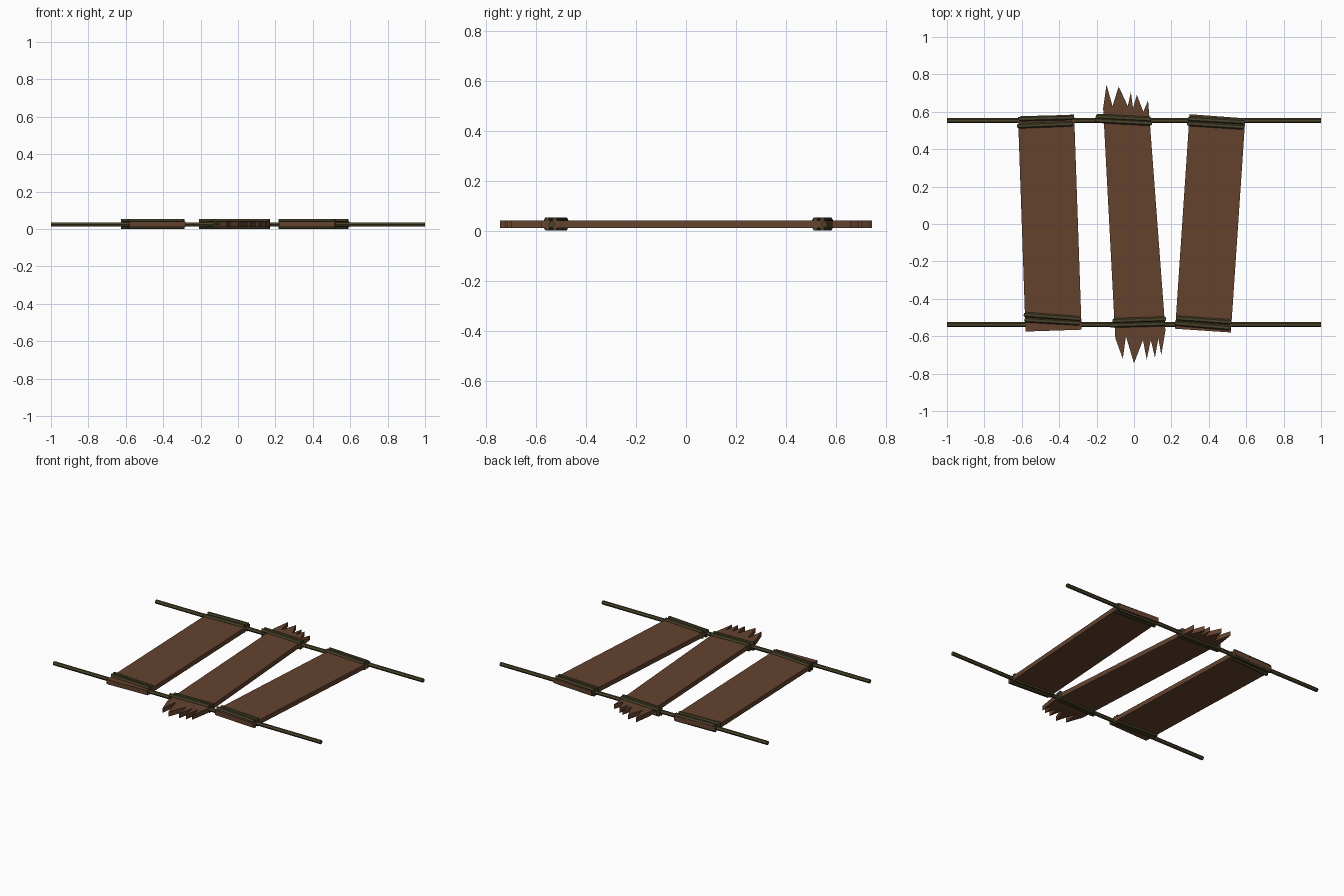
import bpy, bmesh, math
from mathutils import Vector

if "Cube" in bpy.data.objects:
    bpy.data.objects.remove(bpy.data.objects["Cube"])


def material(name, rgb):
    m = bpy.data.materials.new(name)
    m.diffuse_color = (*rgb, 1)
    m.use_nodes = True
    m.node_tree.nodes["Principled BSDF"].inputs["Base Color"].default_value = m.diffuse_color
    return m


wood = material("brown wood", (0.125, 0.055, 0.028))
hemp = material("olive rope", (0.066, 0.057, 0.023))


def finish(bm, name, mat):
    bmesh.ops.recalc_face_normals(bm, faces=bm.faces)
    me = bpy.data.meshes.new(name)
    bm.to_mesh(me)
    bm.free()
    me.materials.append(mat)
    ob = bpy.data.objects.new(name, me)
    bpy.context.collection.objects.link(ob)
    return ob


def plank(name, outline, z0=0.01, z1=0.041):
    bm = bmesh.new()
    face = bm.faces.new([bm.verts.new((x, y, z0)) for x, y in outline])
    ext = bmesh.ops.extrude_face_region(bm, geom=[face])
    bmesh.ops.translate(bm, vec=(0, 0, z1 - z0),
                        verts=[v for v in ext["geom"] if isinstance(v, bmesh.types.BMVert)])
    bmesh.ops.triangulate(bm, faces=[f for f in bm.faces if len(f.verts) > 4])
    return finish(bm, name, wood)


def rope(name, y, r=0.013, sides=6):
    bm = bmesh.new()
    ends = [[bm.verts.new((x, y + r * math.cos(a), 0.025 + r * math.sin(a)))
             for a in (2 * math.pi * i / sides for i in range(sides))] for x in (-1, 1)]
    for i in range(sides):
        j = (i + 1) % sides
        bm.faces.new((ends[0][i], ends[0][j], ends[1][j], ends[1][i]))
    for e in ends:
        bm.faces.new(e)
    return finish(bm, name, hemp)


def lashing(name, a, b, r=0.014, sides=6):
    """Rectangular loop of rope around a plank, running from a to b seen from above."""
    a, b = Vector((*a, 0)), Vector((*b, 0))
    u = (b - a).normalized()
    side = Vector((-u.y, u.x, 0))
    mid, half = (a + b) / 2, (b - a).length / 2 - r
    bm = bmesh.new()
    rings = []
    for sx, sz in ((-1, -1), (1, -1), (1, 1), (-1, 1)):
        c = mid + u * sx * half + Vector((0, 0, 0.0275 + sz * 0.0155))
        out = u * sx + Vector((0, 0, sz))
        rings.append([bm.verts.new(c + side * r * math.cos(t) + out * r * 0.87 * math.sin(t))
                      for t in (2 * math.pi * i / sides for i in range(sides))])
    for k in range(4):
        p, q = rings[k], rings[(k + 1) % 4]
        for i in range(sides):
            j = (i + 1) % sides
            bm.faces.new((p[i], p[j], q[j], q[i]))
    return finish(bm, name, hemp)


# Two whole planks and the splintered one between them
plank("left_plank", [(-0.58, -0.575), (-0.28, -0.565), (-0.32, 0.585), (-0.62, 0.573)])
plank("right_plank", [(0.22, -0.56), (0.518, -0.58), (0.595, 0.565), (0.297, 0.587)])
plank("broken_plank", [
    (-0.10, -0.61), (-0.06, -0.72), (-0.043, -0.60), (0.0, -0.745), (0.048, -0.62),
    (0.068, -0.725), (0.09, -0.62), (0.112, -0.715), (0.13, -0.61), (0.146, -0.70), (0.168, -0.57),
    (0.085, 0.54), (0.075, 0.66), (0.05, 0.60), (0.015, 0.69), (-0.005, 0.62), (-0.017, 0.705),
    (-0.033, 0.63), (-0.082, 0.735), (-0.115, 0.63), (-0.147, 0.745), (-0.165, 0.62)])

# Long carrying ropes
rope("back_rope", 0.553)
rope("front_rope", -0.538)

# Pairs of lashings: name, then start and end of each loop
for name, pair in {
    "left_back_lashing": (((-0.62, 0.562), (-0.318, 0.57)), ((-0.628, 0.524), (-0.322, 0.536))),
    "left_front_lashing": (((-0.593, -0.484), (-0.283, -0.508)), ((-0.59, -0.512), (-0.284, -0.53))),
    "middle_back_lashing": (((-0.208, 0.575), (0.095, 0.56)), ((-0.212, 0.555), (0.1, 0.538))),
    "middle_front_lashing": (((-0.118, -0.518), (0.175, -0.508)), ((-0.135, -0.541), (0.17, -0.533))),
    "right_back_lashing": (((0.285, 0.563), (0.594, 0.545)), ((0.28, 0.538), (0.592, 0.518))),
    "right_front_lashing": (((0.222, -0.503), (0.524, -0.525)), ((0.214, -0.53), (0.52, -0.556))),
}.items():
    for i, (a, b) in enumerate(pair):
        lashing(f"{name}_{i + 1}", a, b)
